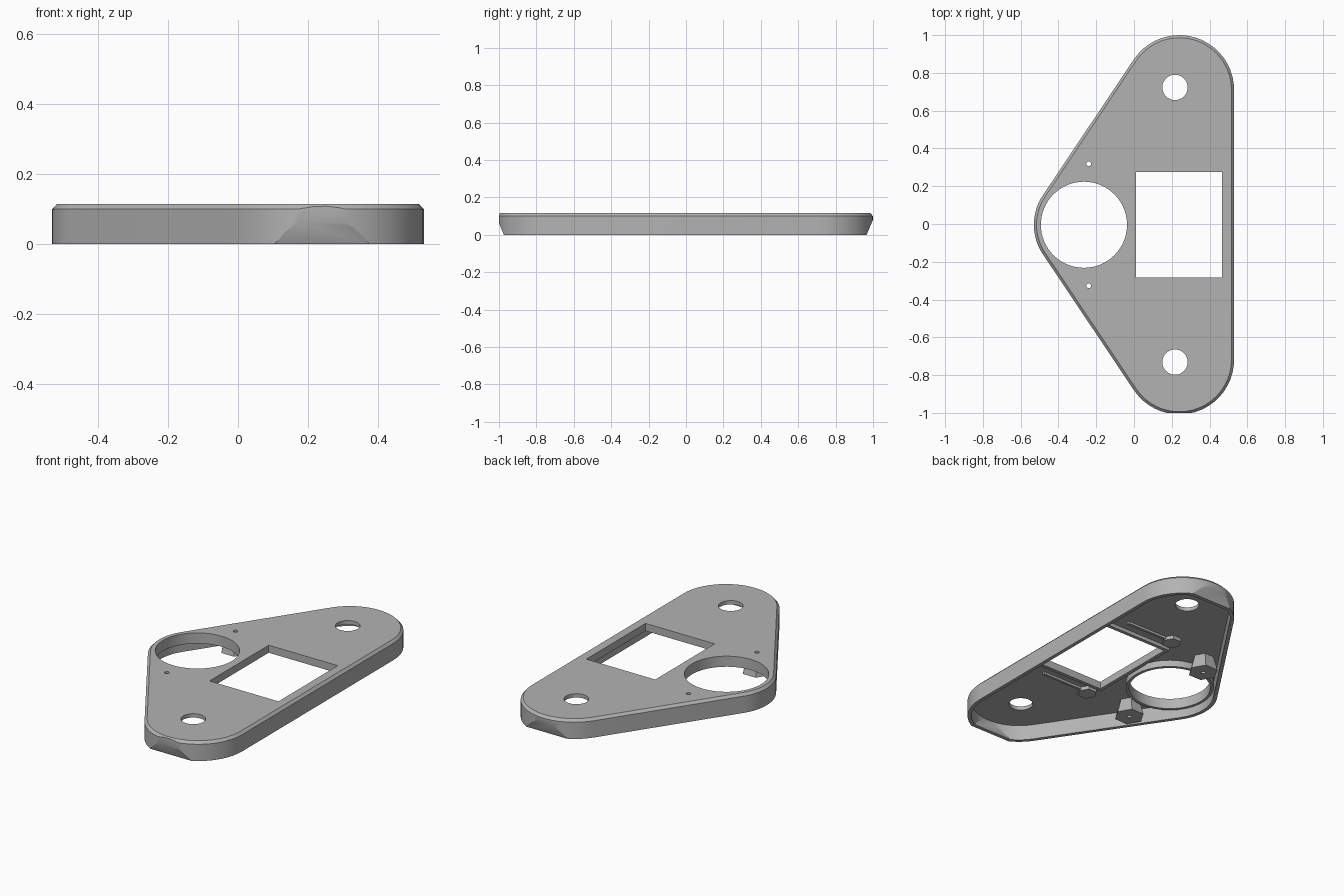
import bpy
import bmesh
from math import cos, sin, pi, hypot, atan2, acos
from mathutils import Vector

if "Cube" in bpy.data.objects:
    bpy.data.objects.remove(bpy.data.objects["Cube"], do_unlink=True)

grey = bpy.data.materials.new("plain grey")
grey.use_nodes = True
grey.diffuse_color = (0.45, 0.45, 0.45, 1)
grey.node_tree.nodes["Principled BSDF"].inputs["Base Color"].default_value = (0.45, 0.45, 0.45, 1)

MID = -0.004          # y of the symmetry line
END = Vector((0.24, 0.714))   # centre of the rounded ends
NOSE_X = -0.25
R_END, R_NOSE = 0.29, 0.28
TOP = 0.115
CEILING = 0.092
WALL = 0.022


def outline(inset):
    """Rounded triangle: tangent lines around three circles."""
    dx, dy = NOSE_X - END.x, -END.y
    lean = atan2(dy, dx) - acos((R_END - R_NOSE) / hypot(dx, dy))
    lean %= 2 * pi
    steps = 20
    half = []
    for i in range(steps + 1):
        a = lean * i / steps
        half.append((END.x + (R_END - inset) * cos(a), END.y + (R_END - inset) * sin(a)))
    for i in range(steps // 2):
        a = lean + (pi - lean) * i / (steps // 2)
        half.append((NOSE_X + (R_NOSE - inset) * cos(a), (R_NOSE - inset) * sin(a)))
    tip = [(NOSE_X - R_NOSE + inset, 0)]
    lower = [(x, -y) for x, y in reversed(half)]
    return [(x, y + MID) for x, y in half + tip + lower]


def circle(x, y, r, n=48):
    return [(x + r * cos(2 * pi * i / n), y + r * sin(2 * pi * i / n)) for i in range(n)]


def box(x0, x1, y0, y1):
    return [(x0, y0), (x1, y0), (x1, y1), (x0, y1)]


def slice_off(bm, point, normal):
    geom = bm.verts[:] + bm.edges[:] + bm.faces[:]
    bmesh.ops.bisect_plane(bm, geom=geom, plane_co=point, plane_no=normal, clear_outer=True)
    bmesh.ops.holes_fill(bm, edges=[e for e in bm.edges if e.is_boundary], sides=0)


def loft(name, levels, cuts=()):
    """Solid through a stack of (z, loop) levels, trimmed by planes."""
    bm = bmesh.new()
    rings = [[bm.verts.new((x, y, z)) for x, y in loop] for z, loop in levels]
    n = len(rings[0])
    for low, high in zip(rings, rings[1:]):
        for i in range(n):
            j = (i + 1) % n
            bm.faces.new((low[i], low[j], high[j], high[i]))
    bm.faces.new(rings[0][::-1])
    bm.faces.new(rings[-1])
    for point, normal in cuts:
        slice_off(bm, point, normal)
    bmesh.ops.recalc_face_normals(bm, faces=bm.faces[:])
    mesh = bpy.data.meshes.new(name)
    bm.to_mesh(mesh)
    bm.free()
    mesh.materials.append(grey)
    obj = bpy.data.objects.new(name, mesh)
    bpy.context.collection.objects.link(obj)
    return obj


def carve(obj, loop, z0, z1, cutter=None):
    """Cut a straight opening, or a given solid, out of a part."""
    cutter = cutter or loft("cutter", [(z0, loop), (z1, loop)])
    cutter.hide_render = True
    mod = obj.modifiers.new("opening", "BOOLEAN")
    mod.operation = "DIFFERENCE"
    mod.solver = "EXACT"
    mod.object = cutter
    bpy.context.view_layer.objects.active = obj
    bpy.ops.object.modifier_apply(modifier=mod.name)
    bpy.data.objects.remove(cutter, do_unlink=True)


def end_cuts(inset):
    """Slanted undercut planes at both long ends."""
    return [((0, MID + s * (0.97 - inset), 0), Vector((0, s, -0.42)).normalized())
            for s in (1, -1)]


# Hollow shell with a bevelled upper edge
shell = loft("shell", [(0, outline(0)), (0.1, outline(0)), (TOP, outline(0.014))],
             end_cuts(0) + [((0, -1, 0), (0, -1, 0))])
cavity = loft("cavity", [(-0.1, outline(WALL)), (CEILING, outline(WALL))], end_cuts(WALL))
carve(shell, None, 0, 0, cavity)

# Openings through the top plate
screws = [(-0.24, MID + s * 0.323) for s in (1, -1)]
carve(shell, circle(-0.265, MID, 0.228, 64), 0.03, 0.3)
carve(shell, box(0.01, 0.465, MID - 0.279, MID + 0.279), 0.03, 0.3)
for s in (1, -1):
    carve(shell, circle(0.217, MID + s * 0.727, 0.067), 0.03, 0.3)
for x, y in screws:
    carve(shell, circle(x, y, 0.013, 16), 0.03, 0.3)

# Collar under the round opening
collar_loop = circle(-0.265, MID, 0.246, 64)
collar = loft("collar", [(0.052, collar_loop), (0.098, collar_loop)])
carve(collar, circle(-0.265, MID, 0.228, 64), -0.1, 0.3)
parts = [shell, collar]

# Flared hexagonal screw posts
for side, (x, y) in zip(("back", "front"), screws):
    post = loft(side + "_screw_post", [(0.002, circle(x, y, 0.085, 6)), (0.096, circle(x, y, 0.06, 6))])
    carve(post, circle(x, y, 0.013, 16), -0.1, 0.3)
    parts.append(post)

# Raised rim below the window
rim_loop = box(-0.012, 0.485, MID - 0.3, MID + 0.3)
rim = loft("window_rim", [(0.07, rim_loop), (0.096, rim_loop)])
carve(rim, box(0.01, 0.465, MID - 0.279, MID + 0.279), -0.1, 0.3)
parts.append(rim)

# Low hexagonal pads and thin ribs beside the window
for side, s in (("back", 1), ("front", -1)):
    y = MID + s * 0.37
    pad = circle(0.03, y, 0.055, 6)
    parts.append(loft(side + "_pad", [(0.07, pad), (0.096, pad)]))
    rib = box(0.03, 0.35, y - 0.008, y + 0.008)
    parts.append(loft(side + "_rib", [(0.078, rib), (0.096, rib)]))

# Smooth curves, sharp edges
bpy.ops.object.select_all(action="DESELECT")
for part in parts:
    part.select_set(True)
bpy.context.view_layer.objects.active = shell
bpy.ops.object.shade_smooth_by_angle(angle=0.45)
